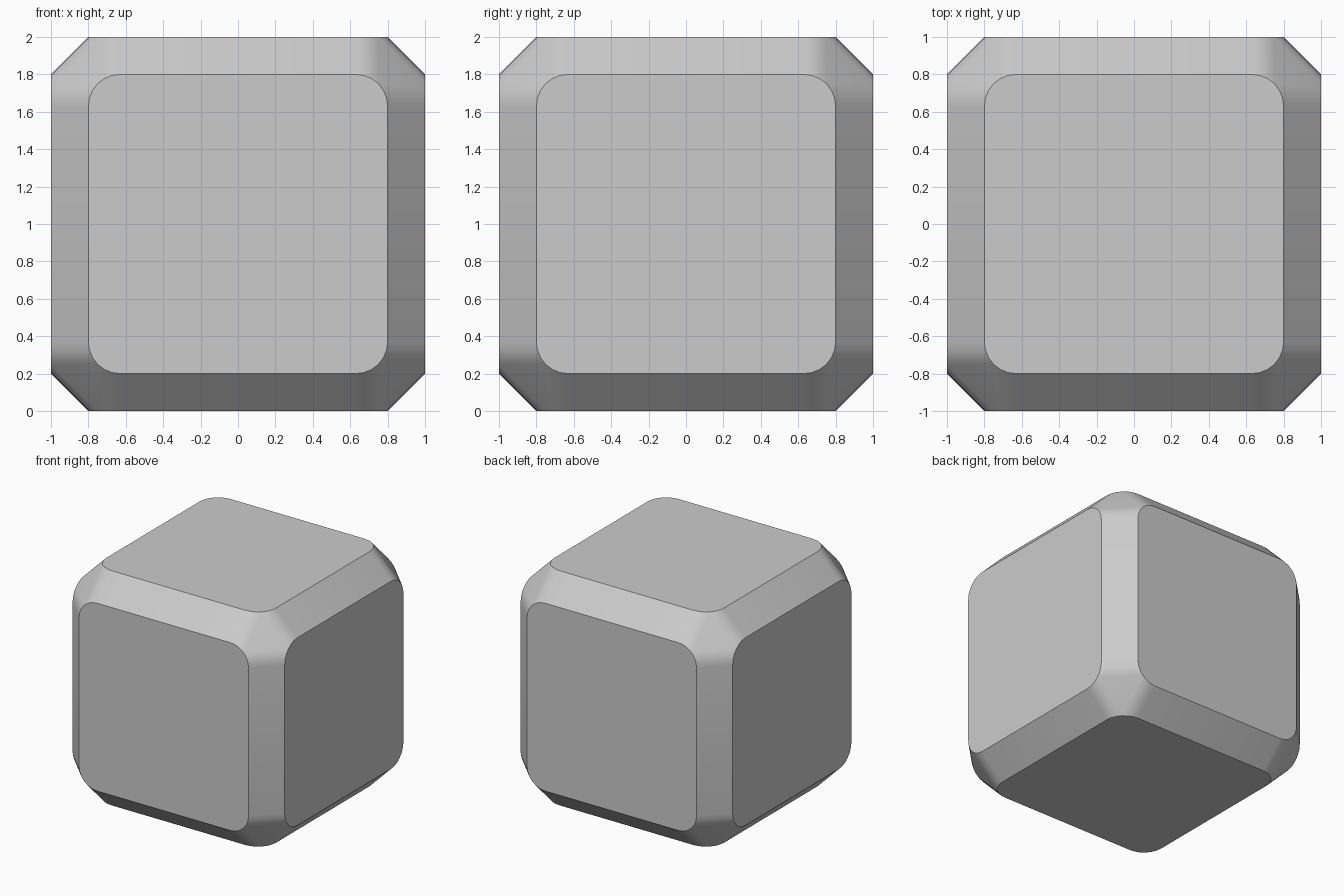
import bpy, bmesh
from math import sin, cos, pi, radians
from mathutils import Vector

if "Cube" in bpy.data.objects:
    bpy.data.objects.remove(bpy.data.objects["Cube"])

HALF, FACE, R, SEGS = 1.0, 0.8, 0.17, 6


def rounded_square():
    """Outline of one flat side, centred on the origin."""
    pts = []
    for q, (sx, sy) in enumerate(((1, 1), (-1, 1), (-1, -1), (1, -1))):
        for i in range(SEGS + 1):
            a = (q + i / SEGS) * pi / 2
            pts.append((sx * (FACE - R) + R * cos(a), sy * (FACE - R) + R * sin(a)))
    return pts


# Six rounded square sides, wrapped together by a convex hull
bm = bmesh.new()
for axis in range(3):
    for side in (-HALF, HALF):
        for u, v in rounded_square():
            p = Vector((0, 0, HALF))
            p[axis], p[(axis + 1) % 3], p[(axis + 2) % 3] = side, u, v
            bm.verts.new(p + Vector((0, 0, HALF)))
bmesh.ops.convex_hull(bm, input=bm.verts[:])
bmesh.ops.dissolve_limit(bm, angle_limit=radians(0.5), verts=bm.verts[:], edges=bm.edges[:])
bmesh.ops.recalc_face_normals(bm, faces=bm.faces[:])
mesh = bpy.data.meshes.new("chamfered_cube")
bm.to_mesh(mesh)
bm.free()

cube = bpy.data.objects.new("chamfered_cube", mesh)
bpy.context.collection.objects.link(cube)

# Soft corners, crisp outlines around the flat sides
bpy.context.view_layer.objects.active = cube
cube.select_set(True)
bpy.ops.object.shade_smooth_by_angle(angle=radians(40))
